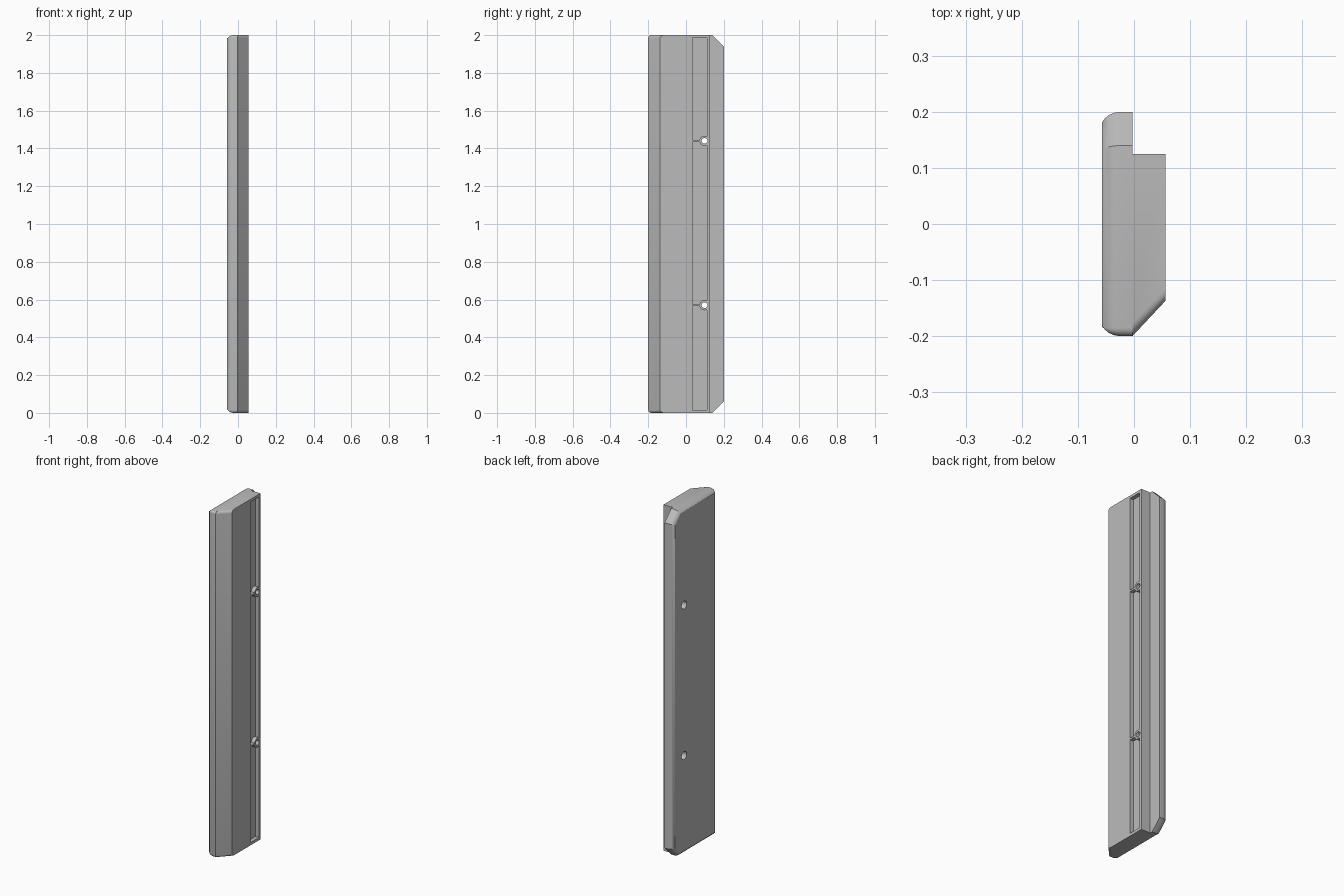
import bpy, bmesh, math
from mathutils import Matrix, Vector

if "Cube" in bpy.data.objects:
    bpy.data.objects.remove(bpy.data.objects["Cube"], do_unlink=True)

grey = bpy.data.materials.new("plain_grey")
grey.use_nodes = True
colour = (0.5, 0.5, 0.5, 1)
grey.diffuse_color = colour
grey.node_tree.nodes["Principled BSDF"].inputs["Base Color"].default_value = colour

HOLE_Y = 0.098
HOLE_HEIGHTS = (0.57, 1.44)


def finish(bm, name):
    bmesh.ops.recalc_face_normals(bm, faces=bm.faces)
    mesh = bpy.data.meshes.new(name)
    bm.to_mesh(mesh)
    bm.free()
    mesh.materials.append(grey)
    ob = bpy.data.objects.new(name, mesh)
    bpy.context.collection.objects.link(ob)
    return ob


def prism(points, shift):
    """Extrude a closed outline along a vector."""
    bm = bmesh.new()
    face = bm.faces.new([bm.verts.new(p) for p in points])
    out = bmesh.ops.extrude_face_region(bm, geom=[face])
    moved = [v for v in out["geom"] if isinstance(v, bmesh.types.BMVert)]
    bmesh.ops.translate(bm, verts=moved, vec=shift)
    bmesh.ops.recalc_face_normals(bm, faces=bm.faces)
    return bm


def box(name, x, y, z):
    pts = [(x[0], y[0], z[0]), (x[0], y[1], z[0]), (x[0], y[1], z[1]), (x[0], y[0], z[1])]
    return finish(prism(pts, (x[1] - x[0], 0, 0)), name)


def rod(name, radius, x, z):
    bm = bmesh.new()
    place = Matrix.Translation(((x[0] + x[1]) / 2, HOLE_Y, z)) @ Matrix.Rotation(math.pi / 2, 4, "Y")
    bmesh.ops.create_cone(bm, cap_ends=True, segments=32, radius1=radius, radius2=radius,
                          depth=x[1] - x[0], matrix=place)
    return finish(bm, name)


def cut(target, cutter, keep=False):
    mod = target.modifiers.new("cut", "BOOLEAN")
    mod.operation = "DIFFERENCE"
    mod.solver = "EXACT"
    mod.object = cutter
    bpy.context.view_layer.objects.active = target
    bpy.ops.object.modifier_apply(modifier=mod.name)
    if not keep:
        bpy.data.objects.remove(cutter, do_unlink=True)


# Outer plate: clipped back corners, rounded front corners, rounded outer rim
X0 = -0.003
bm = prism([(X0, -0.2, 0), (X0, 0.14, 0), (X0, 0.2, 0.06), (X0, 0.2, 1.94),
            (X0, 0.14, 2), (X0, -0.2, 2)], (-0.022, 0, 0))
corners = [e for e in bm.edges if all(v.co.y < -0.19 for v in e.verts)
           and abs(e.verts[0].co.x - e.verts[1].co.x) > 0.01]
bmesh.ops.bevel(bm, geom=corners, offset=0.015, segments=4, profile=0.5, affect="EDGES")
bm.normal_update()
outer = min(bm.faces, key=lambda f: f.calc_center_median().x)
for inset, step in ((0.002, 0.011), (0.004, 0.009), (0.006, 0.007), (0.007, 0.005)):
    bmesh.ops.inset_region(bm, faces=[outer], thickness=inset, use_even_offset=True)
    bmesh.ops.translate(bm, verts=outer.verts[:], vec=(-step, 0, 0))
plate = finish(bm, "outer_plate")

# Inner body: slanted front, ends of the slant and of the back rounded
bm = prism([(X0, -0.2, 0), (0.056, -0.137, 0), (0.056, 0.125, 0), (X0, 0.125, 0)], (0, 0, 2))
rims = []
for e in bm.edges:
    a, b = (v.co for v in e.verts)
    slanted = abs(a.x - b.x) > 0.01 and abs(a.y - b.y) > 0.01
    if abs(a.z - b.z) < 0.01 and slanted:
        rims.append(e)
bmesh.ops.bevel(bm, geom=rims, offset=0.015, segments=4, profile=0.5, affect="EDGES")
body = finish(bm, "inner_body")

# Shallow groove in the body, leaving bosses and ribs standing
groove = box("groove_cutter", (0.034, 0.07), (0.035, 0.112), (0.016, 1.984))
for z in HOLE_HEIGHTS:
    cut(groove, rod("boss", 0.027, (0.02, 0.09), z))
    cut(groove, box("rib", (0.02, 0.09), (0.02, 0.085), (z - 0.005, z + 0.005)))
cut(body, groove)

# Screw holes with a wider recess on the outer side
for z in HOLE_HEIGHTS:
    hole = rod("hole_cutter", 0.015, (-0.1, 0.1), z)
    cut(body, hole, keep=True)
    cut(plate, hole)
    cut(plate, rod("recess_cutter", 0.023, (-0.1, -0.02), z))

# Smooth the rounded rims, keep the flat faces crisp
for ob in (plate, body):
    bpy.ops.object.select_all(action="DESELECT")
    ob.select_set(True)
    bpy.context.view_layer.objects.active = ob
    bpy.ops.object.shade_smooth_by_angle(angle=math.radians(30))
